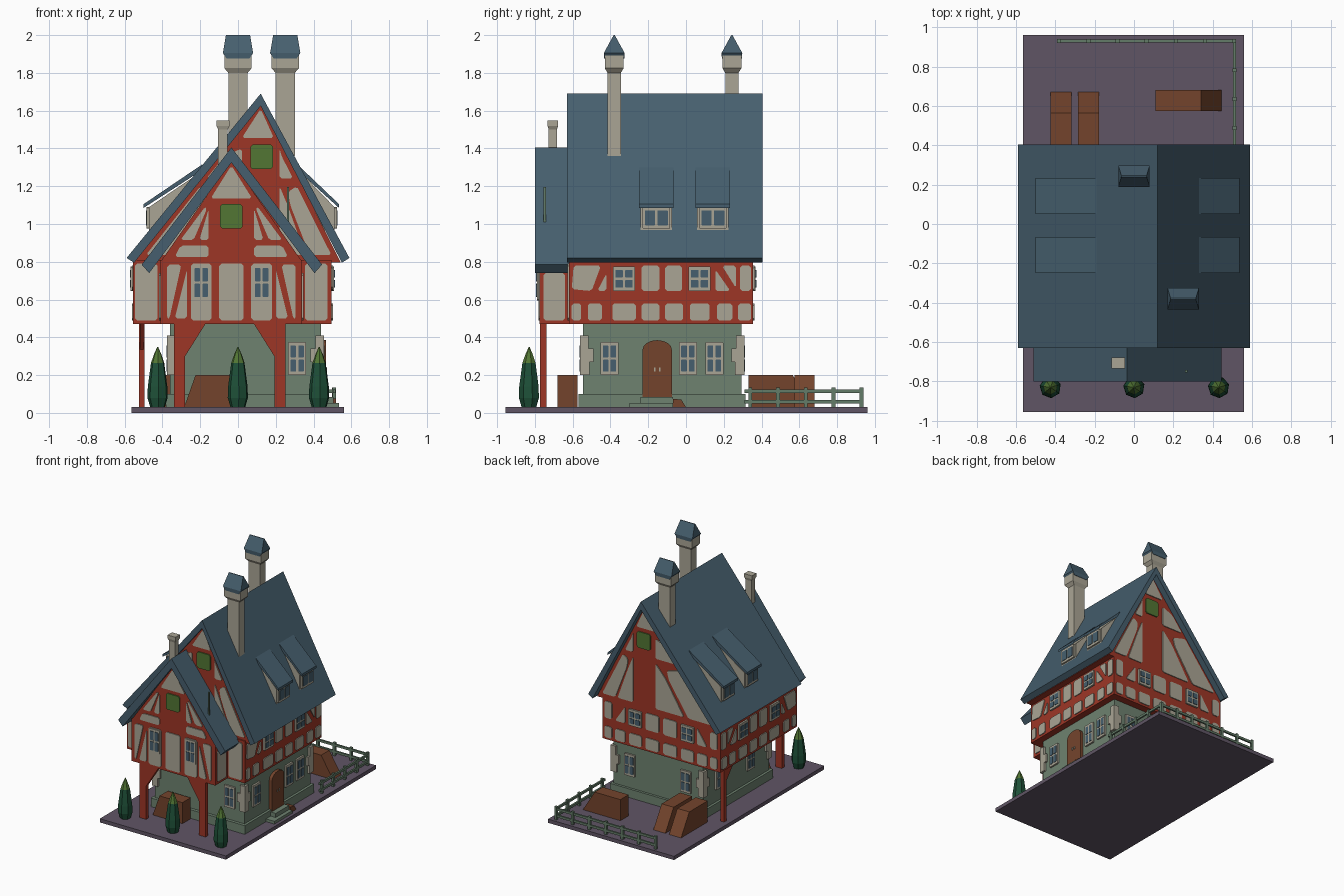
import bpy, bmesh, math
from mathutils import Vector


def material(name, r, g, b):
    m = bpy.data.materials.new(name)
    m.diffuse_color = [((c / 255 + 0.055) / 1.055) ** 2.4 for c in (r, g, b)] + [1]
    return m


ROOF = material("slate blue", 70, 95, 110)
RED = material("timber red", 158, 54, 38)
CREAM = material("plaster cream", 170, 165, 149)
GREEN = material("wall green", 110, 130, 112)
BROWN = material("wood brown", 116, 68, 44)
TREE = material("dark foliage", 30, 80, 56)
LEAF = material("leaf green", 82, 118, 52)
GROUND = material("paving purple", 96, 85, 101)
FENCE = material("fence grey green", 100, 124, 104)

parts = {}


def part(name, mat):
    return parts.setdefault(name, (bmesh.new(), mat))[0]


def loft(name, mat, rings):
    """Closed solid through rings of equal point count."""
    bm = part(name, mat)
    vs = [[bm.verts.new(p) for p in r] for r in rings]
    n = len(vs[0])
    bm.faces.new(vs[0])
    bm.faces.new(vs[-1])
    for a, b in zip(vs, vs[1:]):
        for i in range(n):
            bm.faces.new((a[i], a[(i + 1) % n], b[(i + 1) % n], b[i]))


def prism(name, mat, pts, axis, a, b):
    """Extrude a 2D outline along x (points y,z) or y (points x,z)."""
    f = (lambda p, k: (k, p[0], p[1])) if axis == 'x' else (lambda p, k: (p[0], k, p[1]))
    loft(name, mat, [[f(p, k) for p in pts] for k in (a, b)])


def box(name, mat, x0, x1, y0, y1, z0, z1):
    prism(name, mat, [(x0, z0), (x1, z0), (x1, z1), (x0, z1)], 'y', y0, y1)


def taper(name, mat, x, y, levels):
    """Rectangular stack: levels are (z, half x, half y)."""
    loft(name, mat, [[(x - h, y - k, z), (x + h, y - k, z), (x + h, y + k, z), (x - h, y + k, z)]
                     for z, h, k in levels])


def rect(u0, u1, v0, v1):
    return [(u0, v0), (u1, v0), (u1, v1), (u0, v1)]


def panel(name, mat, pts, axis, pos, side, t=0.007, c=0.012):
    """Thin plate with clipped corners on a wall plane."""
    out = []
    n = len(pts)
    for i in range(n):
        p = Vector(pts[i])
        for q in (pts[i - 1], pts[(i + 1) % n]):
            d = Vector(q) - p
            out.append(p + d.normalized() * min(c, d.length * 0.3))
    prism(name, mat, out, axis, pos - side * 0.004, pos + side * t)


def window(u, v, w, h, axis, pos, side, rows=2):
    panel("window_frames", CREAM, rect(u - w / 2, u + w / 2, v, v + h), axis, pos, side, 0.014, 0.004)
    gw, gh = (w - 0.036) / 2, (h - 0.024 - 0.012 * rows) / rows
    for i in range(2):
        for j in range(rows):
            a, b = u - w / 2 + 0.012 + i * (gw + 0.012), v + 0.018 + j * (gh + 0.012)
            panel("window_glass", ROOF, rect(a, a + gw, b, b + gh), axis, pos, side, 0.018, 0.003)


# paving and ground floor
box("paving", GROUND, -0.565, 0.56, -0.955, 0.96, 0, 0.03)
box("ground_floor", GREEN, -0.36, 0.44, -0.545, 0.295, 0.03, 0.48)
box("plinth", GREEN, -0.38, 0.46, -0.57, 0.315, 0.03, 0.10)
for x in (-0.36, 0.44):
    for y in (-0.545, 0.295):
        sx, sy = (1 if x > 0 else -1), (1 if y > 0 else -1)
        for i, l in enumerate((0.035, 0.055, 0.03)):
            xs, ys = sorted((x + sx * .016, x - sx * l)), sorted((y + sy * .016, y - sy * l))
            box("corner_stones", CREAM, *xs, *ys, 0.20 + i * 0.07, 0.27 + i * 0.07)
for y in (-0.405, 0.01, 0.15):
    window(y, 0.2, 0.095, 0.175, 'x', 0.44, 1)
for y in (-0.3, 0.1):
    window(y, 0.2, 0.095, 0.175, 'x', -0.36, -1)
for x in (0.29, -0.21):
    window(x, 0.2, 0.095, 0.175, 'y', 0.295, 1)
window(0.313, 0.2, 0.095, 0.175, 'y', -0.545, -1)

# arched door and steps
arch = [(-0.23, 0.08), (-0.075, 0.08)] + [
    (-0.1525 + 0.0775 * math.cos(a * math.pi / 8), 0.335 + 0.05 * math.sin(a * math.pi / 8)) for a in range(9)]
prism("door", BROWN, arch, 'x', 0.43, 0.465)
for y in (-0.165, -0.14):
    box("door_handles", CREAM, 0.46, 0.472, y - 0.004, y + 0.004, 0.22, 0.24)
box("steps", GREEN, 0.43, 0.505, -0.24, -0.07, 0.03, 0.085)
box("steps", GREEN, 0.43, 0.535, -0.30, -0.07, 0.03, 0.052)
prism("step_basket", BROWN, [(-0.07, 0.03), (0, 0.03), (-0.025, 0.07), (-0.07, 0.075)], 'x', 0.46, 0.52)

# timber upper storey, gable walls and front bay
box("upper_storey", RED, -0.555, 0.495, -0.62, 0.355, 0.47, 0.81)
prism("main_gable", RED, [(-0.55, 0.795), (0.545, 0.795), (0.12, 1.64)], 'y', -0.61, 0.355)
box("front_bay", RED, -0.41, 0.34, -0.775, -0.6, 0.47, 0.81)
prism("bay_gable", RED, [(-0.41, 0.80), (0.34, 0.80), (-0.035, 1.335)], 'y', -0.775, -0.6)

# posts and braces below the overhangs
for x, s in ((-0.31, 1), (0.222, -1)):
    box("front_posts", RED, x - 0.029, x + 0.029, -0.772, -0.738, 0.03, 0.48)
    prism("post_braces", RED, [(x, 0.29), (x + s * .03, 0.30), (x + s * .14, 0.475), (x, 0.475)], 'y', -0.77, -0.74)
box("side_post", RED, -0.525, -0.495, 0.235, 0.265, 0.03, 0.48)
prism("side_brace", RED, [(0.24, 0.33), (0.24, 0.475), (0.12, 0.475)], 'x', -0.52, -0.5)

# plaster panels and windows along the upper side walls
for pos, s in ((0.495, 1), (-0.555, -1)):
    for u0, u1 in ((-.605, -.555), (-.52, -.445), (-.39, -.265), (-.235, -.14), (-.11, -.015),
                   (.02, .125), (.165, .245), (.275, .345)):
        panel("side_plaster", CREAM, rect(u0, u1, 0.488, 0.58), 'x', pos, s)
    for u in ([(-.605, .655), (-.595, .78), (-.45, .78), (-.50, .645)], [(-.47, .645), (-.42, .645), (-.42, .74)],
              rect(-.235, -.14, .645, .78), rect(-.11, -.02, .645, .78),
              [(.155, .645), (.235, .645), (.155, .76)], [(.19, .78), (.265, .66), (.265, .78)],
              rect(.285, .345, .645, .78)):
        panel("side_plaster", CREAM, u, 'x', pos, s)
    for u in (-0.328, 0.072):
        window(u, 0.645, 0.115, 0.13, 'x', pos, s)

# back wall panels
for u0, u1 in ((-.53, -.47), (-.44, -.35), (-.32, -.21), (-.17, -.05), (-.01, .11), (.145, .255), (.29, .38), (.41, .475)):
    panel("back_plaster", CREAM, rect(u0, u1, 0.488, 0.58), 'y', 0.355, 1)
for u in (rect(-.53, -.47, .645, .78), [(-.44, .645), (-.35, .645), (-.35, .78)], rect(-.17, -.05, .645, .78),
          rect(-.01, .11, .645, .78), [(.29, .645), (.38, .645), (.29, .78)], rect(.41, .475, .645, .78)):
    panel("back_plaster", CREAM, u, 'y', 0.355, 1)
for u in (-0.265, 0.20):
    window(u, 0.645, 0.115, 0.13, 'y', 0.355, 1)

# front wall and bay panels, mirrored about the bay centre
C = -0.035
for s in (1, -1):
    m = lambda pts: [(C + s * u, v) for u, v in pts]
    panel("front_plaster", CREAM, m(rect(0.39, 0.51, 0.49, 0.79)), 'y', -0.62, -1)
    panel("bay_plaster", CREAM, m(rect(0.105, 0.215, 0.49, 0.79)), 'y', -0.775, -1)
    panel("bay_plaster", CREAM, m([(.235, .50), (.235, .76), (.30, .50)]), 'y', -0.775, -1)
    panel("bay_plaster", CREAM, m([(.265, .785), (.34, .785), (.34, .50), (.328, .50)]), 'y', -0.775, -1)
    window(C + s * 0.16, 0.595, 0.095, 0.19, 'y', -0.775, -1)
    panel("bay_plaster", CREAM, m([(.12, .825), (.30, .825), (.27, .885), (.12, .885)]), 'y', -0.775, -1)
    panel("bay_plaster", CREAM, m([(.12, .915), (.17, .915), (.12, 1.08)]), 'y', -0.775, -1)
    panel("bay_plaster", CREAM, m([(.20, .915), (.27, .915), (.14, 1.09), (.13, 1.08)]), 'y', -0.775, -1)
    ys = -0.70
    panel("bay_plaster", CREAM, rect(-0.755, -0.64, 0.49, 0.74), 'x', C + s * 0.375, s)
panel("bay_plaster", CREAM, rect(C - .065, C + .065, 0.49, 0.79), 'y', -0.775, -1)
panel("bay_plaster", CREAM, [(C - .11, 1.135), (C + .11, 1.135), (C, 1.31)], 'y', -0.775, -1)
panel("gable_shutters", LEAF, rect(C - .06, C + .06, 0.975, 1.105), 'y', -0.775, -1, 0.009)

# main gable panels on both ends, following each slope
for pos, f in ((-0.61, -1), (0.355, 1)):
    for s, w0 in ((-1, 0.67), (1, 0.425)):
        def at(t, z):
            w = w0 * (1.64 - z) / 0.845 - 0.03
            return (0.12 + s * (0.10 + t * (w - 0.10)), z)
        for shape in (((0, 1.24), (1, 1.24), (1, 1.36), (0, 1.40)),
                      ((0, 0.835), (0.5, 0.835), (0.3, 1.10), (0, 1.20)),
                      ((0.58, 0.835), (1, 0.835), (1, 1.20), (0.42, 1.17), (0.4, 1.10))):
            panel("gable_plaster", CREAM, [at(*p) for p in shape], 'y', pos, f)
    panel("gable_plaster", CREAM, [(0.02, 1.455), (0.19, 1.455), (0.12, 1.61)], 'y', pos, f)
    panel("gable_shutters", LEAF, rect(0.065, 0.185, 1.29, 1.42), 'y', pos, f, 0.009)

# roofs
prism("main_roof", ROOF, [(-.59, .82), (.12, 1.69), (.59, .82), (.55, .795), (.12, 1.625), (-.55, .795)], 'y', -0.63, 0.405)
prism("bay_roof", ROOF, [(-.51, .785), (C, 1.405), (.445, .785), (.405, .74), (C, 1.325), (-.47, .74)], 'y', -0.80, -0.60)

# dormers on both slopes
for y in (-0.157, 0.142):
    for s, xw, xe, xt, zt in ((1, .51, .535, .315, 1.315), (-1, .47, .50, .19, 1.315)):
        prism("dormers", CREAM, [(s * xw, .965), (s * xw, 1.09), (s * (xt + .03), 1.26), (s * (xt + .03), .965)],
              'y', y - 0.083, y + 0.083)
        prism("dormer_roofs", ROOF, [(s * xe, 1.105), (s * xt, zt), (s * xt, zt - .03), (s * xe, 1.085)],
              'y', y - 0.092, y + 0.092)
        window(y, 0.975, 0.145, 0.115, 'x', s * xw, s, 1)

# chimneys
for x, y, z in ((0, 0.243, 1.4), (0.25, -0.38, 1.36)):
    taper("chimneys", CREAM, x, y, [(z, .051, .035), (1.80, .051, .035), (1.825, .072, .05), (1.91, .072, .05)])
    taper("chimney_caps", ROOF, x, y, [(1.875, .06, .053), (1.905, .08, .055), (2.0, .064, .003)])
taper("small_chimney", CREAM, -0.08, -0.705, [(1.25, .025, .022), (1.50, .025, .022), (1.52, .035, .028), (1.548, .035, .028)])
taper("roof_pole", FENCE, 0.265, -0.748, [(0.97, .006, .006), (1.195, .006, .006)])

# sloping wooden crates
prism("crates", BROWN, [(-.285, .03), (-.225, .2), (-.02, .2), (-.02, .03)], 'y', -0.68, -0.575)
prism("crates", BROWN, [(.11, .03), (.11, .2), (.34, .2), (.445, .03)], 'y', 0.575, 0.68)
for x in (-0.425, -0.285):
    prism("crates", BROWN, [(.33, .03), (.33, .2), (.565, .2), (.67, .03)], 'x', x, x + 0.107)

# fence
for z in (0.06, 0.115):
    box("fence_rails", FENCE, -0.39, 0.515, 0.922, 0.936, z - 0.009, z + 0.009)
    box("fence_rails", FENCE, 0.503, 0.517, 0.31, 0.93, z - 0.009, z + 0.009)
for p in [(-0.38 + i * 0.148, 0.929) for i in range(7)] + [(0.51, 0.34 + i * 0.147) for i in range(4)]:
    taper("fence_posts", FENCE, *p, [(0.03, .01, .01), (0.135, .01, .01)])

# low-poly cypress trees
for x in (-0.425, 0, 0.43):
    ring = lambda r, z: [(x + r * math.cos(k * math.pi / 3.5 + 0.3), -0.83 + r * math.sin(k * math.pi / 3.5 + 0.3), z)
                         for k in range(7)]
    loft("trees", TREE, [ring(r, z) for r, z in ((.04, .03), (.055, .08), (.053, .14), (.036, .265))])
    loft("tree_tips", LEAF, [ring(r, z) for r, z in ((.036, .265), (.02, .31), (.002, .35))])

for name, (bm, mat) in parts.items():
    bmesh.ops.recalc_face_normals(bm, faces=bm.faces)
    me = bpy.data.meshes.new(name)
    bm.to_mesh(me)
    bm.free()
    me.materials.append(mat)
    bpy.context.collection.objects.link(bpy.data.objects.new(name, me))
